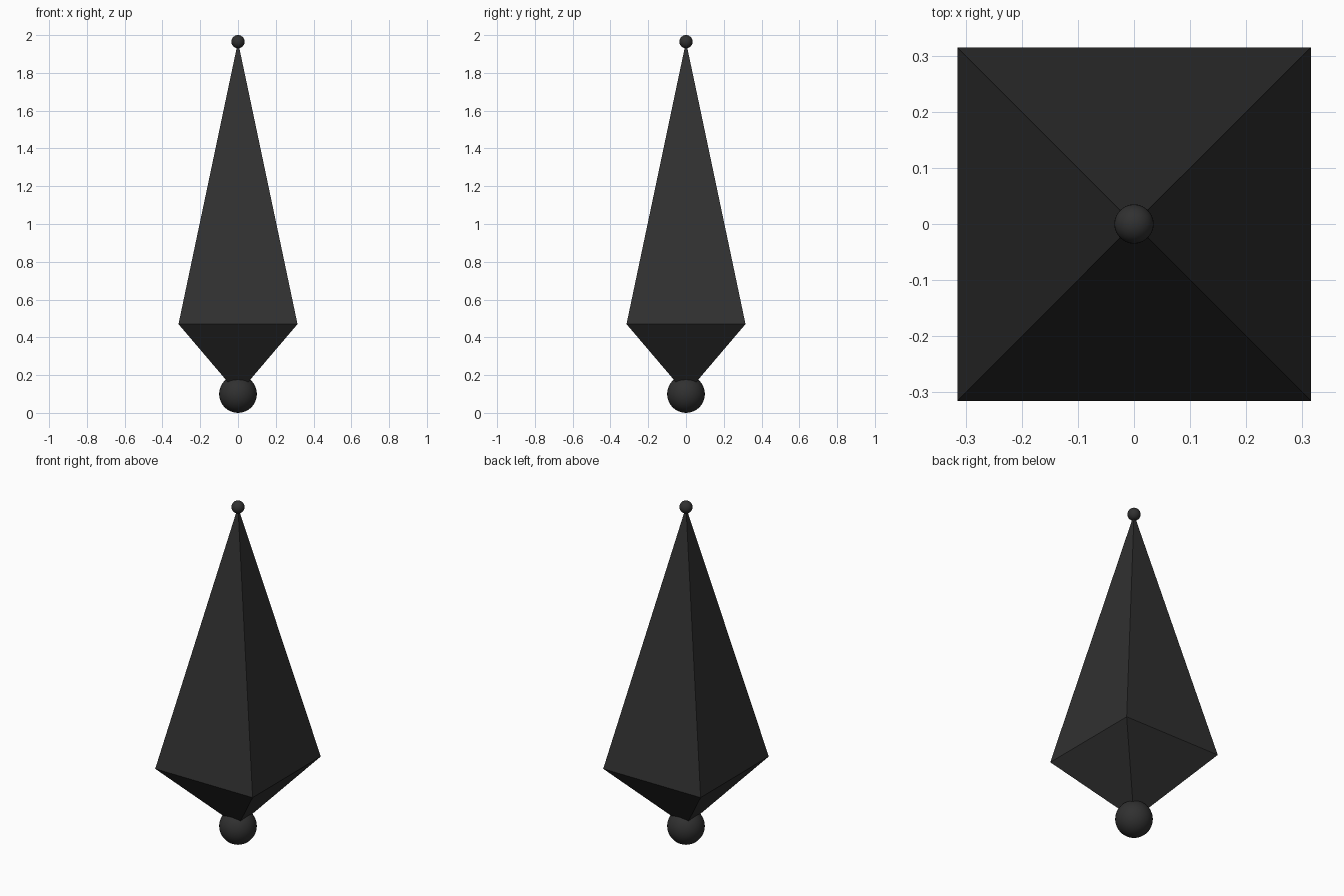
import bpy

if "Cube" in bpy.data.objects:
    bpy.data.objects.remove(bpy.data.objects["Cube"])

HEAD_Z, HEAD_R = 0.10, 0.10
TAIL_Z, TAIL_R = 1.965, 0.035
RING_Z, RING_HALF = 0.47, 0.315


def add_ball(name, z, radius):
    bpy.ops.mesh.primitive_uv_sphere_add(segments=32, ring_count=16, radius=radius, location=(0, 0, z))
    ball = bpy.context.object
    ball.name = name
    ball.data.materials.append(dark)
    bpy.ops.object.shade_smooth()


dark = bpy.data.materials.new("dark_grey")
dark.diffuse_color = (0.03, 0.03, 0.03, 1)
dark.use_nodes = True
dark.node_tree.nodes["Principled BSDF"].inputs["Base Color"].default_value = dark.diffuse_color

# Faceted body: a square ring tapering to a point at each ball centre
h = RING_HALF
verts = [(-h, -h, RING_Z), (h, -h, RING_Z), (h, h, RING_Z), (-h, h, RING_Z),
         (0, 0, HEAD_Z), (0, 0, TAIL_Z)]
faces = []
for i in range(4):
    j = (i + 1) % 4
    faces += [(i, j, 5), (j, i, 4)]
mesh = bpy.data.meshes.new("faceted_body")
mesh.from_pydata(verts, [], faces)
mesh.materials.append(dark)
body = bpy.data.objects.new("faceted_body", mesh)
bpy.context.collection.objects.link(body)

# Joint balls at the bottom and the tip
add_ball("bottom_ball", HEAD_Z, HEAD_R)
add_ball("tip_ball", TAIL_Z, TAIL_R)
